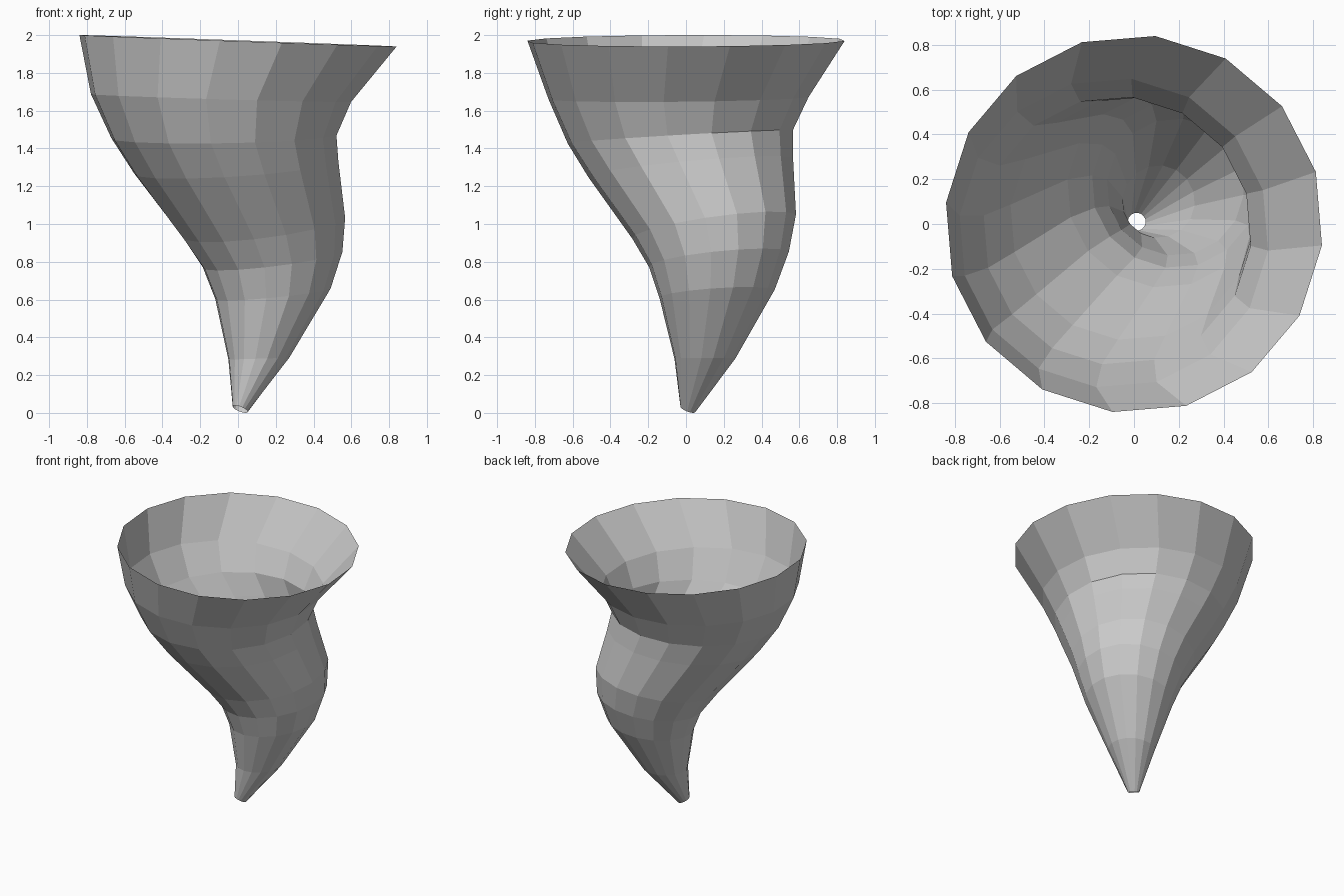
import bpy, bmesh, math

if "Cube" in bpy.data.objects:
    bpy.data.objects.remove(bpy.data.objects["Cube"])

SIDES = 16
PHASE = math.radians(-6.5)

# Cross-sections bottom to top: centre x, y, z, radius, slope in x, slope in y
RINGS = [
    (0.012, 0.010, 0.020, 0.040, -0.35, -0.35),
    (0.110, 0.100, 0.287, 0.162, 0.03, 0.00),
    (0.185, 0.165, 0.630, 0.307, 0.10, 0.065),
    (0.183, 0.175, 0.812, 0.372, 0.12, 0.10),
    (0.135, 0.150, 0.985, 0.435, 0.126, 0.138),
    (-0.010, 0.025, 1.300, 0.545, 0.065, 0.09),
    (-0.075, -0.030, 1.462, 0.600, 0.017, 0.058),
    (-0.090, -0.040, 1.667, 0.693, -0.029, 0.01),
    (0.000, 0.000, 1.970, 0.845, -0.036, 0.003),
]


def add_ring(bm, cx, cy, cz, r, sx, sy):
    verts = []
    for i in range(SIDES):
        a = PHASE + i * math.tau / SIDES
        dx, dy = r * math.cos(a), r * math.sin(a)
        verts.append(bm.verts.new((cx + dx, cy + dy, cz + sx * dx + sy * dy)))
    return verts


# Open, winding funnel: tilted rings bridged with flat quads
bm = bmesh.new()
rings = [add_ring(bm, *ring) for ring in RINGS]
for low, high in zip(rings, rings[1:]):
    for i in range(SIDES):
        j = (i + 1) % SIDES
        bm.faces.new((low[i], low[j], high[j], high[i]))

mesh = bpy.data.meshes.new("whirlwind_funnel")
bm.to_mesh(mesh)
bm.free()
funnel = bpy.data.objects.new("whirlwind_funnel", mesh)
bpy.context.collection.objects.link(funnel)
